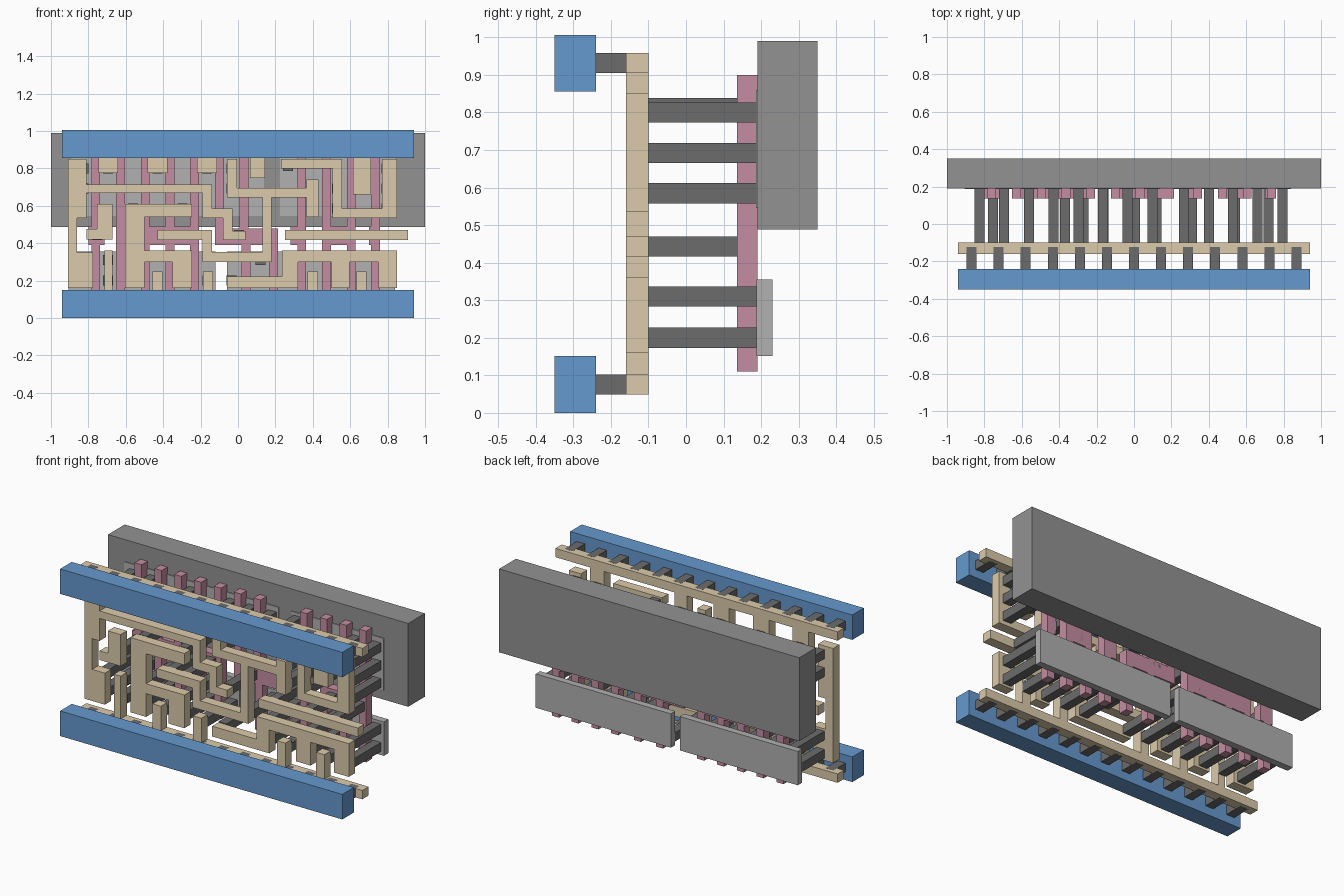
import bpy, bmesh

if "Cube" in bpy.data.objects:
    bpy.data.objects.remove(bpy.data.objects["Cube"])


def material(name, color):
    m = bpy.data.materials.new(name)
    m.diffuse_color = (*color, 1)
    m.use_nodes = True
    m.node_tree.nodes["Principled BSDF"].inputs["Base Color"].default_value = m.diffuse_color
    return m


BLUE = material("rail_blue", (0.13, 0.32, 0.62))
TAN = material("wire_tan", (0.72, 0.60, 0.41))
PINK = material("gate_pink", (0.56, 0.27, 0.36))
DARK = material("plug_grey", (0.15, 0.15, 0.15))
MID = material("well_grey", (0.29, 0.29, 0.29))
LIGHT = material("strip_grey", (0.44, 0.44, 0.44))


def layer(name, rects, y0, y1, mat):
    """Merge (x0, z0, x1, z1) rectangles into one outline, y0..y1 thick."""
    xs = sorted({v for r in rects for v in (r[0], r[2])})
    zs = sorted({v for r in rects for v in (r[1], r[3])})

    def full(i, j):
        if not (0 <= i < len(xs) - 1 and 0 <= j < len(zs) - 1):
            return False
        cx, cz = (xs[i] + xs[i + 1]) / 2, (zs[j] + zs[j + 1]) / 2
        return any(r[0] < cx < r[2] and r[1] < cz < r[3] for r in rects)

    bm = bmesh.new()

    def face(*pts):
        bm.faces.new([bm.verts.new(p) for p in pts])

    for i in range(len(xs) - 1):
        for j in range(len(zs) - 1):
            if not full(i, j):
                continue
            a, b, c, d = xs[i], xs[i + 1], zs[j], zs[j + 1]
            face((a, y0, c), (b, y0, c), (b, y0, d), (a, y0, d))
            face((a, y1, d), (b, y1, d), (b, y1, c), (a, y1, c))
            if not full(i - 1, j):
                face((a, y0, c), (a, y0, d), (a, y1, d), (a, y1, c))
            if not full(i + 1, j):
                face((b, y0, c), (b, y1, c), (b, y1, d), (b, y0, d))
            if not full(i, j - 1):
                face((a, y0, c), (a, y1, c), (b, y1, c), (b, y0, c))
            if not full(i, j + 1):
                face((a, y0, d), (b, y0, d), (b, y1, d), (a, y1, d))
    bmesh.ops.remove_doubles(bm, verts=bm.verts, dist=1e-5)
    bmesh.ops.recalc_face_normals(bm, faces=bm.faces)
    me = bpy.data.meshes.new(name)
    bm.to_mesh(me)
    bm.free()
    ob = bpy.data.objects.new(name, me)
    me.materials.append(mat)
    bpy.context.collection.objects.link(ob)
    return ob


def plugs(name, centres, y0, y1, s=0.0535):
    h = s / 2
    layer(name, [(x - h, z - h, x + h, z + h) for x, z in centres], y0, y1, DARK)


# Front power rails and their plugs
layer("lower_rail", [(-.94, 0, .94, .151)], -.35, -.24, BLUE)
layer("upper_rail", [(-.94, .856, .94, 1.006)], -.35, -.24, BLUE)
for name, z in (("lower_rail_plugs", .0755), ("upper_rail_plugs", .9315)):
    plugs(name, [((i - 6) * .1447, z) for i in range(13)], -.24, -.123)


# Tan wiring layer, one object per connected wire
def wire(name, *rects):
    layer(name, rects, -.16, -.10, TAN)


wire("lower_wire", (-.94, .049, .94, .102), (-.715, .102, -.67, .36),
     *[(x - .0275, .102, x + .0275, .25) for x in (-.43, -.16, .40, .66)])
wire("upper_wire", (-.94, .905, .94, .958),
     *[(x - .053, .775, x + .053, .905) for x in (-.694, -.43, -.165)],
     (.065, .75, .145, .905), (.615, .66, .71, .905))
wire("left_wire", (-.91, .16, -.86, .85), (-.86, .535, -.81, .85),
     (-.86, .16, -.775, .35), (-.81, .67, -.14, .715), (-.19, .535, -.14, .67),
     (-.14, .535, -.03, .585), (-.08, .417, -.03, .535), (-.03, .417, .04, .465))
wire("left_input", (-.755, .42, -.67, .61), (-.81, .42, -.755, .475))
wire("output_wire", (-.605, .16, -.50, .61), (-.50, .54, -.245, .61),
     (-.50, .30, -.245, .36), (-.35, .16, -.245, .30))
wire("centre_wire", (-.43, .417, -.14, .47), (-.19, .30, -.14, .417),
     (-.14, .30, .18, .353), (.13, .353, .18, .695), (-.06, .645, -.005, .85),
     (-.005, .645, .43, .695), (.365, .54, .43, .74))
wire("right_upper_wire", (.23, .80, .555, .85), (.505, .535, .555, .80),
     (.555, .535, .85, .585), (.77, .585, .85, .85))
wire("right_input", (.25, .417, .91, .47))
wire("right_lower_wire", (.235, .30, .85, .36), (.235, .16, .32, .30),
     (.50, .16, .595, .30), (.75, .16, .85, .30), (-.06, .16, .235, .222))

# Pink gate strips with contact pads
W = .0235


def gate(name, xs, *extra, z=(.11, .90)):
    layer(name, [(x - W, z[0], x + W, z[1]) for x in xs] + list(extra),
          .136, .191, PINK)


gate("left_gate", [-.76], (-.80, .39, -.715, .49))
gate("output_gates", [-.628, -.496, -.364, -.232], (-.65, .39, -.21, .49))
gate("centre_gates", [],
     *[(x - W, .44, x + W, .90) for x in (-.0995, .0325)],
     *[(x - W, .11, x + W, .44) for x in (.043, .19)],
     (-.123, .39, .2135, .48))
gate("right_inner_gates", [.473, .605], (.473, .39, .605, .49))
gate("right_outer_gate_a", [.341], (.28, .39, .36, .49))
gate("right_outer_gate_b", [.735], (.70, .39, .755, .49))

# Long plugs from the wiring back to the strips
lower = [(x, .2) for x in (-.826, -.694, -.562, -.43, -.298, -.163, -.034,
                           .267, .40, .53, .66, .795)]
lower += [(x, .31) for x in (-.826, -.694, -.562, -.298, .12, .267, .53, .795)]
plugs("lower_plugs", lower, -.10, .19)
upper = [(x, .80) for x in (-.826, -.694, -.43, -.166, -.034, .1, .66, .795)]
upper += [(x, .692) for x in (-.826, -.034, .40, .53, .66, .795)]
upper += [(x, .585) for x in (-.562, -.298, .40, .53, .795)] + [(.267, .812)]
plugs("upper_plugs", upper, -.10, .19)
plugs("gate_plugs", [(x, .443) for x in (-.753, -.37, -.27, .005, .31, .54, .72)],
      -.10, .191)

# Back strips and the large back block
layer("lower_strip_left", [(-.906, .151, -.12, .355)], .188, .23, LIGHT)
layer("lower_strip_right", [(-.06, .151, .84, .355)], .188, .23, LIGHT)
layer("upper_strip_left", [(-.89, .545, .14, .858)], .187, .23, LIGHT)
layer("upper_strip_right", [(.225, .545, .84, .858)], .187, .23, LIGHT)
layer("back_block", [(-1, .488, 1, .99)], .191, .35, MID)
